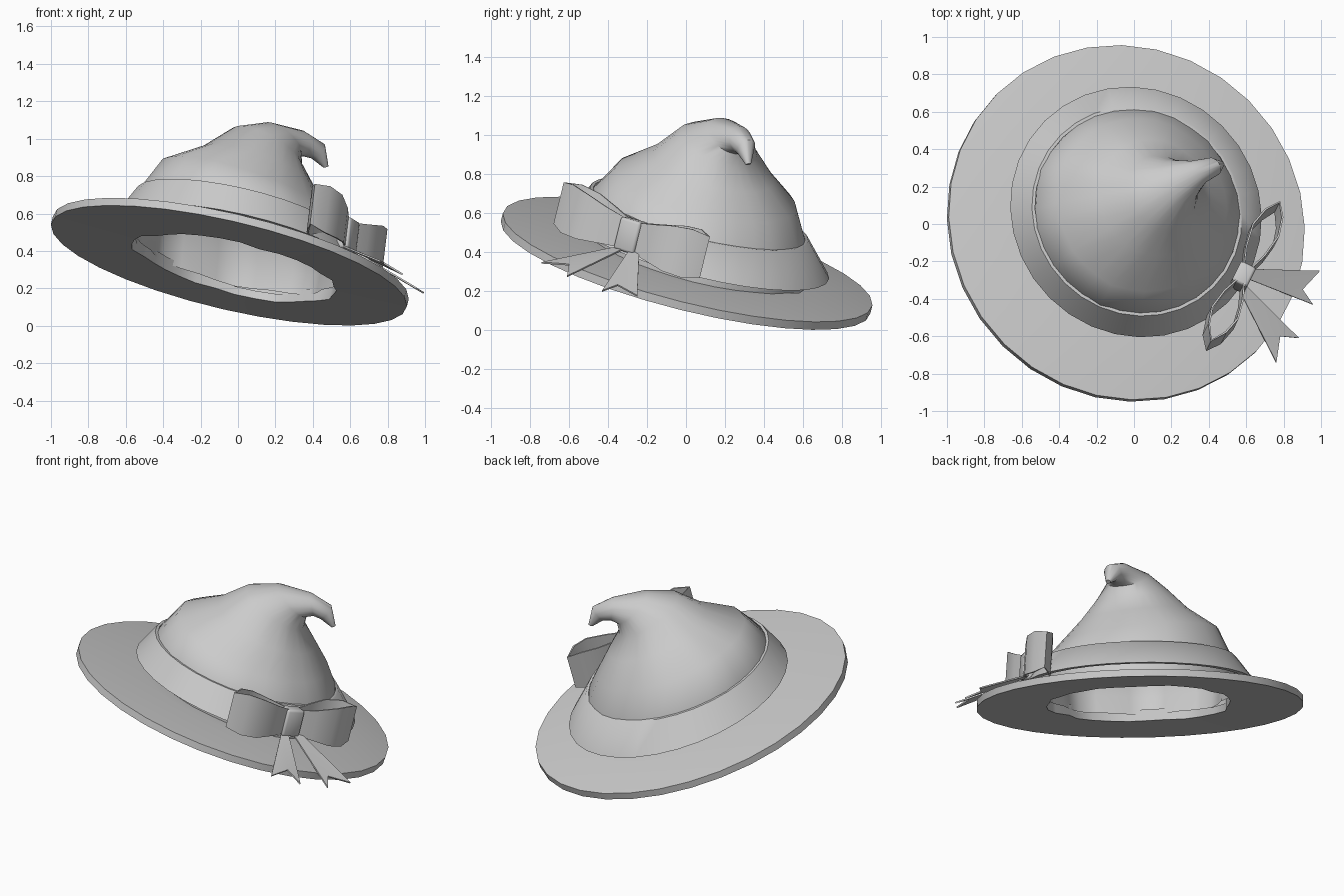
import bpy, bmesh, math, random
from mathutils import Vector

random.seed(4)
if "Cube" in bpy.data.objects:
    bpy.data.objects.remove(bpy.data.objects["Cube"], do_unlink=True)

felt = bpy.data.materials.new("grey_felt")
felt.use_nodes = True
GREY = (0.6, 0.6, 0.6, 1)
felt.diffuse_color = GREY
felt.node_tree.nodes["Principled BSDF"].inputs["Base Color"].default_value = GREY

UP = Vector((0, 0, 1))
BASE = Vector((-0.043, 0.004, 0.346))
AXIS = Vector((0.224, 0.241, 0.945)).normalized()
SHIFT = Vector((0.03, 0.035, -0.016))  # opening sits off the brim centre
LEAN = Vector((0.82, 0.57, 0))         # direction the crown bends to
SEGS = 32


def make(name, verts, faces, thickness=0, bevel=0):
    mesh = bpy.data.meshes.new(name)
    mesh.from_pydata([tuple(v) for v in verts], [], faces)
    bm = bmesh.new()
    bm.from_mesh(mesh)
    bmesh.ops.recalc_face_normals(bm, faces=bm.faces)
    bm.to_mesh(mesh)
    bm.free()
    mesh.materials.append(felt)
    obj = bpy.data.objects.new(name, mesh)
    bpy.context.collection.objects.link(obj)
    bpy.ops.object.select_all(action='DESELECT')
    bpy.context.view_layer.objects.active = obj
    obj.select_set(True)
    if thickness:
        mod = obj.modifiers.new("cloth", 'SOLIDIFY')
        mod.thickness, mod.offset = thickness, 0
        bpy.ops.object.modifier_apply(modifier=mod.name)
    if bevel:
        mod = obj.modifiers.new("soft", 'BEVEL')
        mod.width, mod.segments = bevel, 2
        bpy.ops.object.modifier_apply(modifier=mod.name)
    bpy.ops.object.shade_smooth_by_angle(angle=math.radians(48))
    return obj


def grid(rows, cols, wrap_rows=False):
    """Quads between closed rings of vertices."""
    return [(i * cols + j, i * cols + (j + 1) % cols,
             (i + 1) % rows * cols + (j + 1) % cols, (i + 1) % rows * cols + j)
            for i in range(rows if wrap_rows else rows - 1) for j in range(cols)]


def ring(centre, normal, radius, wave=None):
    turn = UP.rotation_difference(normal).to_matrix()
    out = []
    for j in range(SEGS):
        a = math.tau * j / SEGS
        r = radius * (1 + (wave[j] if wave else 0))
        out.append(centre + turn @ Vector((r * math.cos(a), r * math.sin(a), 0)))
    return out


def lathe(name, profile):
    """Closed profile of (height, radius, shift, wave) around the tilted hat axis."""
    verts = []
    for h, r, shift, wave in profile:
        verts += ring(BASE + SHIFT * shift + AXIS * h, AXIS, r, wave)
    return make(name, verts, grid(len(profile), SEGS, True))


def loft(name, path, wave, scale=1):
    """Capped tube through rings of (centre, radius, normal)."""
    verts = []
    for centre, r, normal in path:
        verts += ring(centre, normal, r * scale, wave)
    n = len(verts)
    return make(name, verts, grid(len(path), SEGS) + [tuple(range(n - SEGS, n))])


# Brim, slightly domed on top, with an uneven inner edge
uneven = [random.uniform(-0.06, 0.04) for _ in range(SEGS)]
lathe("brim", [(-0.018, 0.565, 1.4, uneven), (-0.025, 0.977, 0, None),
               (0.018, 0.977, 0, None), (0.05, 0.66, 1, None),
               (0.05, 0.565, 1.4, uneven)])

# Flared band around the crown
lathe("hat_band", [(0.105, 0.69, 1, None), (0.265, 0.577, 0, None),
                   (0.265, 0.56, 0, None), (0.105, 0.65, 1, None)])

# Bent crown: lower rings follow the hat axis, upper rings tilt over
crown = [(BASE + SHIFT * s + AXIS * h, r, AXIS)
         for h, r, s in [(0.02, 0.57, 1.2), (0.13, 0.58, 0.8), (0.26, 0.562, 0)]]
for x, y, z, r, tilt in [
        (0.04, 0.1, 0.73, 0.475, 22), (0.11, 0.14, 0.84, 0.32, 25),
        (0.155, 0.167, 0.952, 0.21, 34), (0.235, 0.225, 0.995, 0.13, 46),
        (0.345, 0.28, 0.976, 0.07, 84), (0.425, 0.308, 0.935, 0.052, 130),
        (0.47, 0.32, 0.85, 0.014, 160)]:
    t = math.radians(tilt)
    crown.append((Vector((x, y, z)), r, UP * math.cos(t) + LEAN * math.sin(t)))
loft("crown", crown, [random.uniform(-0.014, 0.014) for _ in range(SEGS)])

# Pleated lining seen through the opening
pleats = [0.045 * math.cos(j * math.pi / 2) for j in range(SEGS)]
loft("lining", crown[:6], pleats, 0.935)

# Bow frame: along the bow, up the band, outward
KNOT = Vector((0.58, -0.285, 0.485))
along = Vector((0.427, 0.865, -0.265)).normalized()
up = (UP - along * along.z).normalized()
out = along.cross(up)


def bow_point(u, v, w):
    return KNOT + along * u + up * v + out * w


# Bow loops: lens-shaped walls that flare away from the knot
half = [(0.03, 0.015, 0.075), (0.14, 0.055, 0.095), (0.26, 0.075, 0.12),
        (0.36, 0.05, 0.128)]
outline = half + [(0.435, 0, 0.11)] + [(u, -w, h) for u, w, h in reversed(half)]
for name, side, lift in (("bow_loop_front", -1, 0.12), ("bow_loop_back", 1, 0.01)):
    verts = [bow_point(side * u, s * h + lift * u, w)
             for s in (-1, 1) for u, w, h in outline]
    make(name, verts, grid(2, len(outline)), thickness=0.01)

# Bow knot
corners = [bow_point(u * 0.06, v * 0.085, w * 0.045)
           for v in (-1, 1) for u, w in ((-1, -1), (1, -1), (1, 1), (-1, 1))]
make("bow_knot", corners, grid(2, 4) + [(0, 1, 2, 3), (4, 5, 6, 7)], bevel=0.014)

# Ribbon tails with notched ends
tails = {
    "ribbon_tail_back": [(0.6, -0.29, 0.41), (0.955, -0.43, 0.2), (0.9, -0.35, 0.23),
                         (0.993, -0.25, 0.175), (0.62, -0.24, 0.4)],
    "ribbon_tail_front": [(0.55, -0.33, 0.43), (0.76, -0.74, 0.345), (0.78, -0.6, 0.335),
                          (0.88, -0.61, 0.275), (0.58, -0.31, 0.42)],
}
for name, pts in tails.items():
    make(name, pts, [(0, 1, 2), (0, 2, 4), (4, 2, 3)], thickness=0.009)
